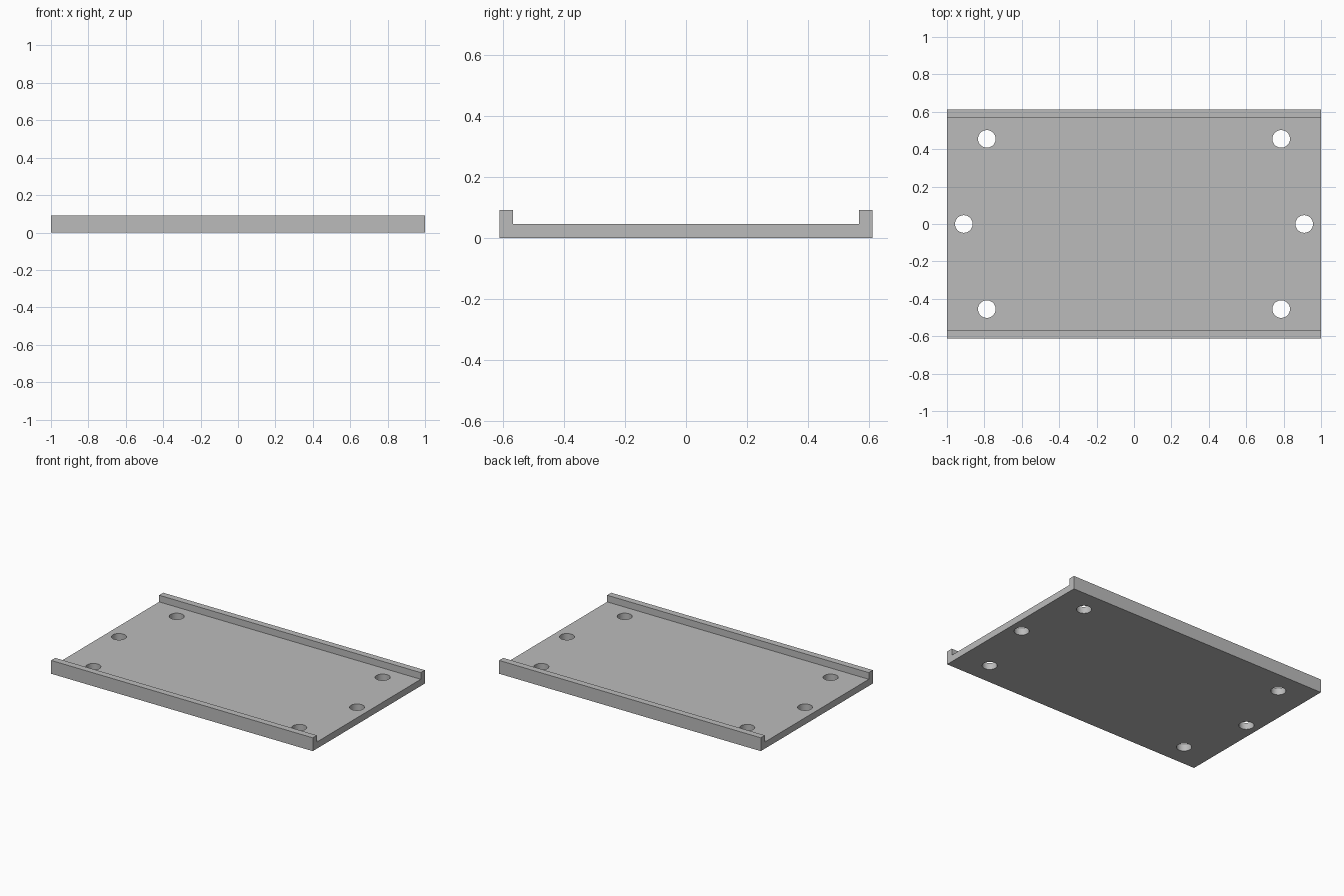
import bpy, bmesh, math

cube = bpy.data.objects.get("Cube")
if cube:
    bpy.data.objects.remove(cube, do_unlink=True)

HALF_X, HALF_Y = 1.0, 0.612
FLOOR, HEIGHT, LIP = 0.046, 0.092, 0.045
HOLE_R = 0.047

grey = bpy.data.materials.new("light grey")
grey.use_nodes = True
grey.diffuse_color = (0.5, 0.5, 0.5, 1)
grey.node_tree.nodes["Principled BSDF"].inputs["Base Color"].default_value = (0.5, 0.5, 0.5, 1)


def add_object(name, bm):
    mesh = bpy.data.meshes.new(name)
    bmesh.ops.recalc_face_normals(bm, faces=bm.faces)
    bm.to_mesh(mesh)
    bm.free()
    mesh.materials.append(grey)
    obj = bpy.data.objects.new(name, mesh)
    bpy.context.collection.objects.link(obj)
    return obj


# Channel-shaped tray: side profile extruded along x
inner = HALF_Y - LIP
half = [(HALF_Y, 0), (HALF_Y, HEIGHT), (inner, HEIGHT), (inner, FLOOR)]
profile = half + [(-y, z) for y, z in reversed(half)]
bm = bmesh.new()
face = bm.faces.new([bm.verts.new((-HALF_X, y, z)) for y, z in profile])
ext = bmesh.ops.extrude_face_region(bm, geom=[face])
bmesh.ops.translate(bm, vec=(2 * HALF_X, 0, 0),
                    verts=[v for v in ext["geom"] if isinstance(v, bmesh.types.BMVert)])
tray = add_object("mounting_tray", bm)

# Six screw holes, mirrored left and right
bm = bmesh.new()
for side in (-1, 1):
    for x, y in ((0.787, -0.455), (0.91, 0), (0.787, 0.455)):
        made = bmesh.ops.create_cone(bm, cap_ends=True, segments=48,
                                     radius1=HOLE_R, radius2=HOLE_R, depth=0.2)
        bmesh.ops.translate(bm, verts=made["verts"], vec=(side * x, y, FLOOR / 2))
cutter = add_object("hole_cutter", bm)
cutter.hide_render = True

cut = tray.modifiers.new("screw_holes", "BOOLEAN")
cut.operation = "DIFFERENCE"
cut.solver = "EXACT"
cut.object = cutter

bpy.context.view_layer.objects.active = tray
tray.select_set(True)
bpy.ops.object.modifier_apply(modifier=cut.name)
bpy.data.objects.remove(cutter, do_unlink=True)

# Smooth hole walls, sharp plate edges
bpy.ops.object.shade_smooth_by_angle(angle=math.radians(30))
